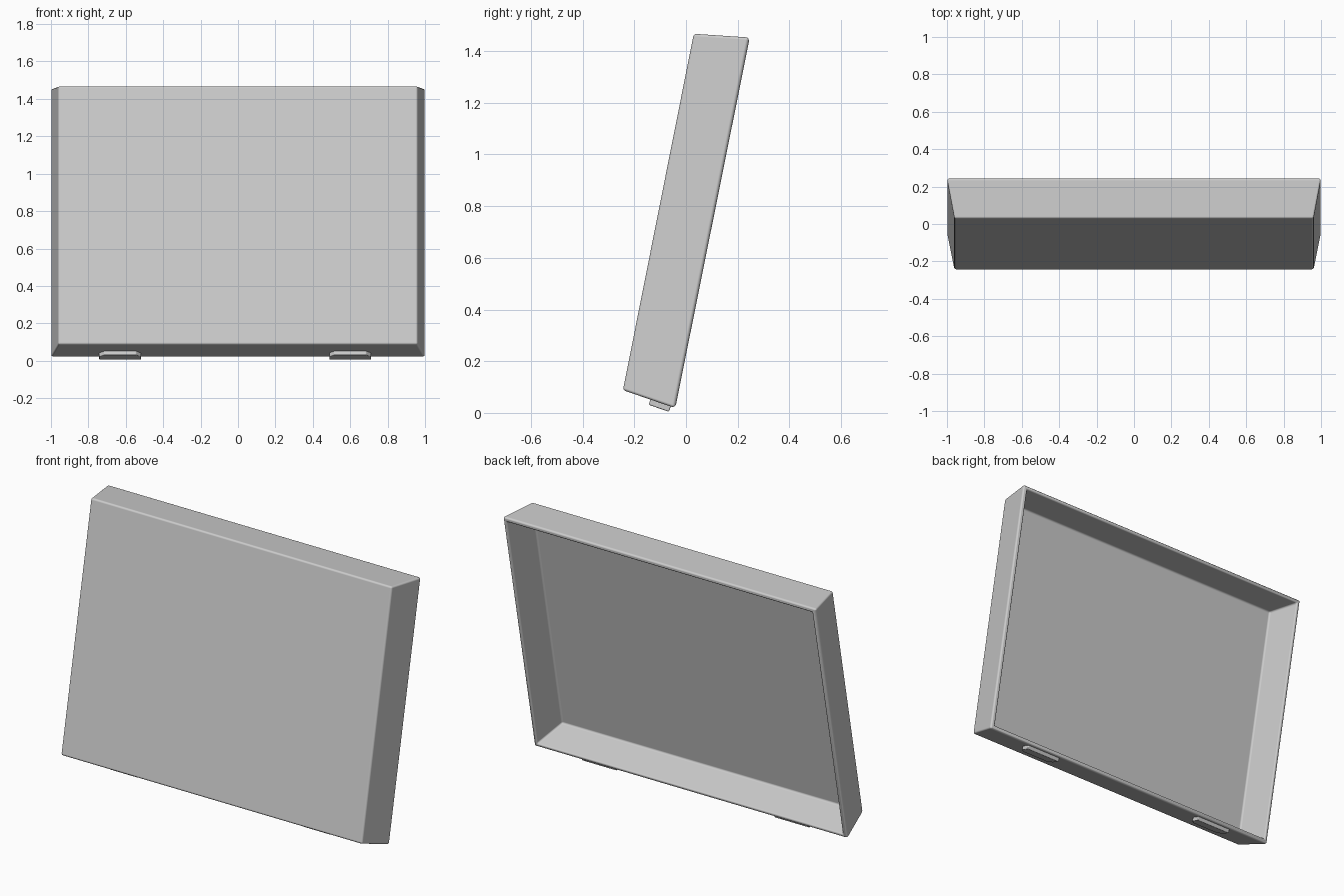
import bpy, bmesh
from mathutils import Vector

if "Cube" in bpy.data.objects:
    bpy.data.objects.remove(bpy.data.objects["Cube"])


def make(name, verts, faces):
    mesh = bpy.data.meshes.new(name)
    bm = bmesh.new()
    vs = [bm.verts.new(v) for v in verts]
    for f in faces:
        bm.faces.new([vs[i] for i in f])
    bmesh.ops.recalc_face_normals(bm, faces=bm.faces)
    bm.to_mesh(mesh)
    bm.free()
    ob = bpy.data.objects.new(name, mesh)
    bpy.context.collection.objects.link(ob)
    return ob


def finish(ob, width):
    bev = ob.modifiers.new("bevel", 'BEVEL')
    bev.width = width
    bev.segments = 3
    bev.limit_method = 'ANGLE'
    bev.harden_normals = True
    bpy.ops.object.select_all(action='DESELECT')
    bpy.context.view_layer.objects.active = ob
    ob.select_set(True)
    bpy.ops.object.shade_smooth_by_angle()


def quad(half_x, low, high):
    return [(-half_x, *low), (half_x, *low), (half_x, *high), (-half_x, *high)]


SIDES = [(i, (i + 1) % 4, (i + 1) % 4 + 4, i + 4) for i in range(4)]

# Leaning cover: a flared tray, open at the back
front = quad(0.96, (-0.244, 0.088), (0.030, 1.467))
rim = quad(1.0, (-0.046, 0.020), (0.242, 1.453))
cover = make("cover", front + rim, [(0, 1, 2, 3)] + SIDES)
bm = bmesh.new()
bm.from_mesh(cover.data)
front_face = max(bm.faces, key=lambda f: f.calc_area())
if front_face.normal.y > 0:
    bmesh.ops.reverse_faces(bm, faces=bm.faces)
bm.to_mesh(cover.data)
bm.free()
sol = cover.modifiers.new("wall", 'SOLIDIFY')
sol.thickness = 0.025
sol.offset = -1
sol.use_even_offset = True
finish(cover, 0.01)

# Two tapered hinge pads on the sloping underside
along = Vector((0, 0.19, -0.066)).normalized()
down = Vector((0, along.z, -along.y))
start = Vector((0, -0.136, 0.056))
for i, x in enumerate((-0.63, 0.60)):
    plan = [(-0.085, 0.0), (0.085, 0.0), (0.112, 0.03), (0.112, 0.083),
            (-0.112, 0.083), (-0.112, 0.03)]
    pts = [Vector((x + u, 0, 0)) + start + along * v + down * d
           for d in (-0.005, 0.026) for u, v in plan]
    walls = [(k, (k + 1) % 6, (k + 1) % 6 + 6, k + 6) for k in range(6)]
    pad = make("hinge_pad_%d" % (i + 1), pts,
               [tuple(range(6)), tuple(range(6, 12))] + walls)
    finish(pad, 0.005)
